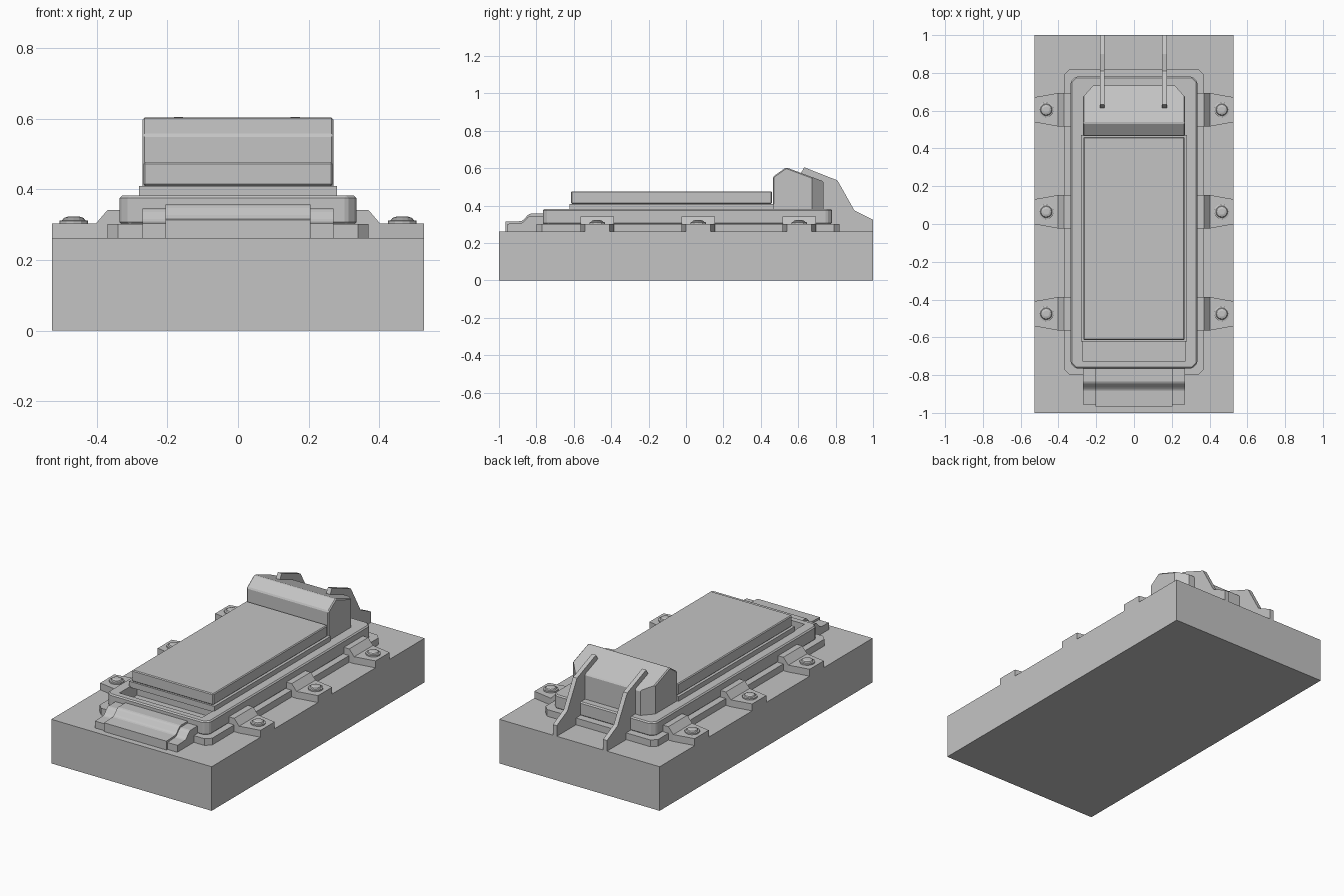
import bpy, bmesh, math
from mathutils import Vector

cube = bpy.data.objects.get("Cube")
if cube:
    bpy.data.objects.remove(cube, do_unlink=True)

GREY = 0.55
mat = bpy.data.materials.new("plain grey")
mat.use_nodes = True
mat.diffuse_color = (GREY, GREY, GREY, 1)
mat.node_tree.nodes["Principled BSDF"].inputs["Base Color"].default_value = (GREY, GREY, GREY, 1)


def finish(name, bm, bevel=0):
    bmesh.ops.recalc_face_normals(bm, faces=bm.faces)
    mesh = bpy.data.meshes.new(name)
    bm.to_mesh(mesh)
    bm.free()
    mesh.materials.append(mat)
    obj = bpy.data.objects.new(name, mesh)
    bpy.context.collection.objects.link(obj)
    if bevel:
        mod = obj.modifiers.new("edge", "BEVEL")
        mod.width, mod.segments = bevel, 1
    return obj


def prism(name, points, offset, bevel=0):
    """Extrude a flat outline of 3D points along an offset."""
    bm = bmesh.new()
    face = bm.faces.new([bm.verts.new(p) for p in points])
    ext = bmesh.ops.extrude_face_region(bm, geom=[face])
    moved = [g for g in ext["geom"] if isinstance(g, bmesh.types.BMVert)]
    bmesh.ops.translate(bm, verts=moved, vec=Vector(offset))
    return finish(name, bm, bevel)


def box(name, x, y0, y1, z0, z1, bevel=0):
    outline = [(-x, y0, z0), (x, y0, z0), (x, y1, z0), (-x, y1, z0)]
    return prism(name, outline, (0, 0, z1 - z0), bevel)


def cut_plate(name, x, y0, y1, z0, z1, c, bevel=0):
    """Rectangular plate with clipped corners."""
    outline = [(-x + c, y0), (x - c, y0), (x, y0 + c), (x, y1 - c),
               (x - c, y1), (-x + c, y1), (-x, y1 - c), (-x, y0 + c)]
    return prism(name, [(px, py, z0) for px, py in outline], (0, 0, z1 - z0), bevel)


def side_profile(name, points, x0, x1, bevel=0):
    return prism(name, [(x0, y, z) for y, z in points], (x1 - x0, 0, 0), bevel)


def cutter(obj, target):
    obj.hide_render = True
    obj.hide_viewport = True
    obj.display_type = "WIRE"
    mod = target.modifiers.new("cut", "BOOLEAN")
    mod.object, mod.operation, mod.solver = obj, "DIFFERENCE", "EXACT"


# Base block and stepped housing
BASE = 0.262
box("base_block", 0.527, -1, 1, 0, BASE)
cut_plate("flange", 0.37, -0.80, 0.82, BASE, 0.302, 0.03)
housing = cut_plate("housing", 0.335, -0.765, 0.78, 0.30, 0.382, 0.027, 0.007)
cutter(box("front_recess_cutter", 0.272, -0.725, -0.56, 0.306, 0.45), housing)

# Lid panel on its seat
box("panel_seat", 0.28, -0.622, 0.47, 0.375, 0.41)
box("panel", 0.268, -0.615, 0.46, 0.41, 0.477, 0.005)

# Hinge cover at the back, clipped at the two rear corners
cover = side_profile("hinge_cover", [(0.465, 0.375), (0.465, 0.555), (0.535, 0.605),
                                     (0.735, 0.53), (0.735, 0.375)], -0.27, 0.27, 0.006)
for s in (-1, 1):
    wedge = prism("cover_corner_cutter", [(s * 0.21, 0.74, 0.3), (s * 0.30, 0.74, 0.3),
                                          (s * 0.30, 0.64, 0.3)], (0, 0, 0.4))
    cutter(wedge, cover)

# Rear support fins
fin = [(0.615, 0.575), (0.632, 0.605), (0.81, 0.535), (0.90, 0.375),
       (1.0, 0.325), (1.0, BASE), (0.70, BASE), (0.64, 0.40)]
for side, x in (("right", -0.168), ("left", 0.162)):
    side_profile("rear_fin_" + side, fin, x - 0.013, x + 0.013)


# Front latch: a wide lower shell and a raised middle
def latch_profile(y0, lift):
    pts = [(-0.75, BASE), (y0, BASE), (y0, 0.303 + lift), (-0.885, 0.306 + lift)]
    for i in range(1, 7):
        t = i / 6
        ease = (1 - math.cos(math.pi * t)) / 2
        pts.append((-0.885 + 0.055 * t, 0.306 + lift + 0.04 * ease))
    return pts + [(-0.75, 0.346 + lift)]


side_profile("latch_shell", latch_profile(-0.955, 0), -0.27, 0.27)
side_profile("latch_middle", latch_profile(-0.965, 0.011), -0.205, 0.205)


# Bolt: flat washer with a domed head
def bolt(name, x, y):
    bm = bmesh.new()
    rings = [(0.041, 0.30), (0.041, 0.311), (0.032, 0.313), (0.028, 0.319), (0.016, 0.323)]
    n = 12
    loops = [[bm.verts.new((x + r * math.cos(math.tau * i / n),
                            y + r * math.sin(math.tau * i / n), z)) for i in range(n)]
             for r, z in rings]
    for a, b in zip(loops, loops[1:]):
        for i in range(n):
            j = (i + 1) % n
            bm.faces.new((a[i], a[j], b[j], b[i]))
    bm.faces.new(loops[0])
    bm.faces.new(loops[-1])
    return finish(name, bm)


# Mounting lugs: tapered foot, ramp up to the housing, bolt
for s, side in ((-1, "right"), (1, "left")):
    for k, y in enumerate((-0.475, 0.065, 0.605), 1):
        w, tip = 0.089, 0.066
        foot = [(0.33, -w), (0.40, -w), (0.527, -tip), (0.527, tip), (0.40, w), (0.33, w)]
        prism(f"lug_foot_{side}_{k}", [(s * px, y + py, BASE) for px, py in foot],
              (0, 0, 0.303 - BASE))
        ramp = [(0.33, 0.30), (0.405, 0.30), (0.37, 0.341), (0.33, 0.341)]
        prism(f"lug_ramp_{side}_{k}", [(s * px, y - w, pz) for px, pz in ramp],
              (0, 2 * w, 0))
        bolt(f"bolt_{side}_{k}", s * 0.465, y)
